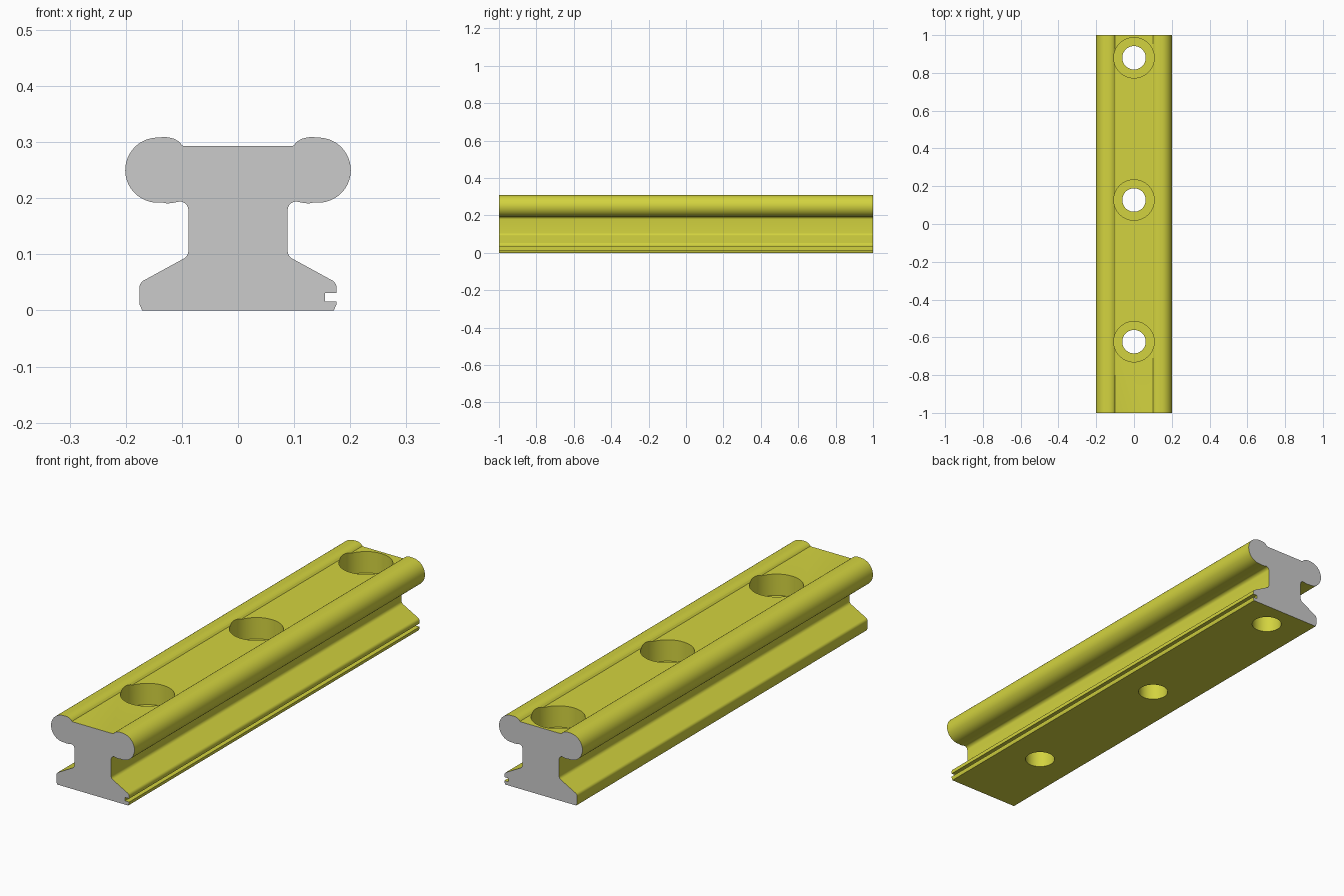
import bpy, bmesh
from math import sin, cos, radians, pi

if "Cube" in bpy.data.objects:
    bpy.data.objects.remove(bpy.data.objects["Cube"])

LENGTH = 2.0
HOLE_Y = (-0.623, 0.127, 0.88)
HOLE_R, BORE_R, BORE_FLOOR = 0.062, 0.107, 0.2


def material(name, color):
    m = bpy.data.materials.new(name)
    m.diffuse_color = color
    m.use_nodes = True
    m.node_tree.nodes["Principled BSDF"].inputs["Base Color"].default_value = m.diffuse_color
    return m


def arc(cx, cz, r, a0, a1, n):
    return [(cx + r * cos(radians(a0 + (a1 - a0) * i / n)),
             cz + r * sin(radians(a0 + (a1 - a0) * i / n))) for i in range(n + 1)]


def mesh_object(name, bm, mats):
    bmesh.ops.recalc_face_normals(bm, faces=bm.faces[:])
    me = bpy.data.meshes.new(name)
    bm.to_mesh(me)
    bm.free()
    for m in mats:
        me.materials.append(m)
    ob = bpy.data.objects.new(name, me)
    bpy.context.collection.objects.link(ob)
    return ob


yellow = material("yellow_body", (0.65, 0.65, 0.05, 1))
grey = material("grey_end", (0.6, 0.6, 0.6, 1))

# Half cross-section, from the foot up: foot, web, round head, raised lip
foot = [(0.171, 0), (0.1755, 0.011)]
notch = [(0.1755, 0.016), (0.155, 0.016), (0.155, 0.031), (0.1755, 0.031)]
upper = [(0.1755, 0.04)]
upper += arc(0.1615, 0.041, 0.014, 5, 60, 5)
upper += arc(0.104, 0.106, 0.0155, 240, 180, 5)
upper += arc(0.1035, 0.179, 0.015, 180, 75, 8)
upper += [(0.117, 0.1915), (0.126, 0.1905), (0.133, 0.192)]
upper += arc(0.143, 0.25, 0.058, -90, 88, 32)
upper += [(0.138, 0.3085), (0.130, 0.309), (0.122, 0.308), (0.114, 0.306),
          (0.107, 0.302), (0.102, 0.297), (0.100, 0.294), (0.096, 0.293)]

# Only the right side of the foot has the seal groove
right = foot + notch + upper
left = [(-x, z) for x, z in reversed(foot + upper)]

# Extrude the section along y, grey on the two cut ends
bm = bmesh.new()
end = bm.faces.new([bm.verts.new((x, -LENGTH / 2, z)) for x, z in right + left])
ext = bmesh.ops.extrude_face_region(bm, geom=[end], use_keep_orig=True)
bmesh.ops.translate(bm, vec=(0, LENGTH, 0),
                    verts=[g for g in ext["geom"] if isinstance(g, bmesh.types.BMVert)])
for f in bm.faces:
    f.material_index = 1 if len(f.verts) > 4 else 0
rail = mesh_object("guide_rail", bm, (yellow, grey))

# Counterbored bolt holes, cut with stepped pins
for y in HOLE_Y:
    bm = bmesh.new()
    step = [(0, -0.1), (HOLE_R, -0.1), (HOLE_R, BORE_FLOOR),
            (BORE_R, BORE_FLOOR), (BORE_R, 0.5), (0, 0.5)]
    vs = [bm.verts.new((r, y, z)) for r, z in step]
    es = [bm.edges.new(p) for p in zip(vs, vs[1:])]
    bmesh.ops.spin(bm, geom=vs + es, cent=(0, y, 0), axis=(0, 0, 1),
                   angle=2 * pi, steps=64)
    bmesh.ops.remove_doubles(bm, verts=bm.verts[:], dist=1e-5)
    pin = mesh_object("bolt_hole_cutter", bm, (yellow,))
    pin.hide_render = True
    mod = rail.modifiers.new("bolt_hole", 'BOOLEAN')
    mod.operation, mod.solver, mod.object = 'DIFFERENCE', 'EXACT', pin
    bpy.context.view_layer.objects.active = rail
    bpy.ops.object.modifier_apply(modifier=mod.name)
    bpy.data.objects.remove(pin)

# Smooth rounds, sharp corners
bpy.ops.object.select_all(action='DESELECT')
rail.select_set(True)
bpy.context.view_layer.objects.active = rail
bpy.ops.object.shade_smooth_by_angle(angle=radians(25))
